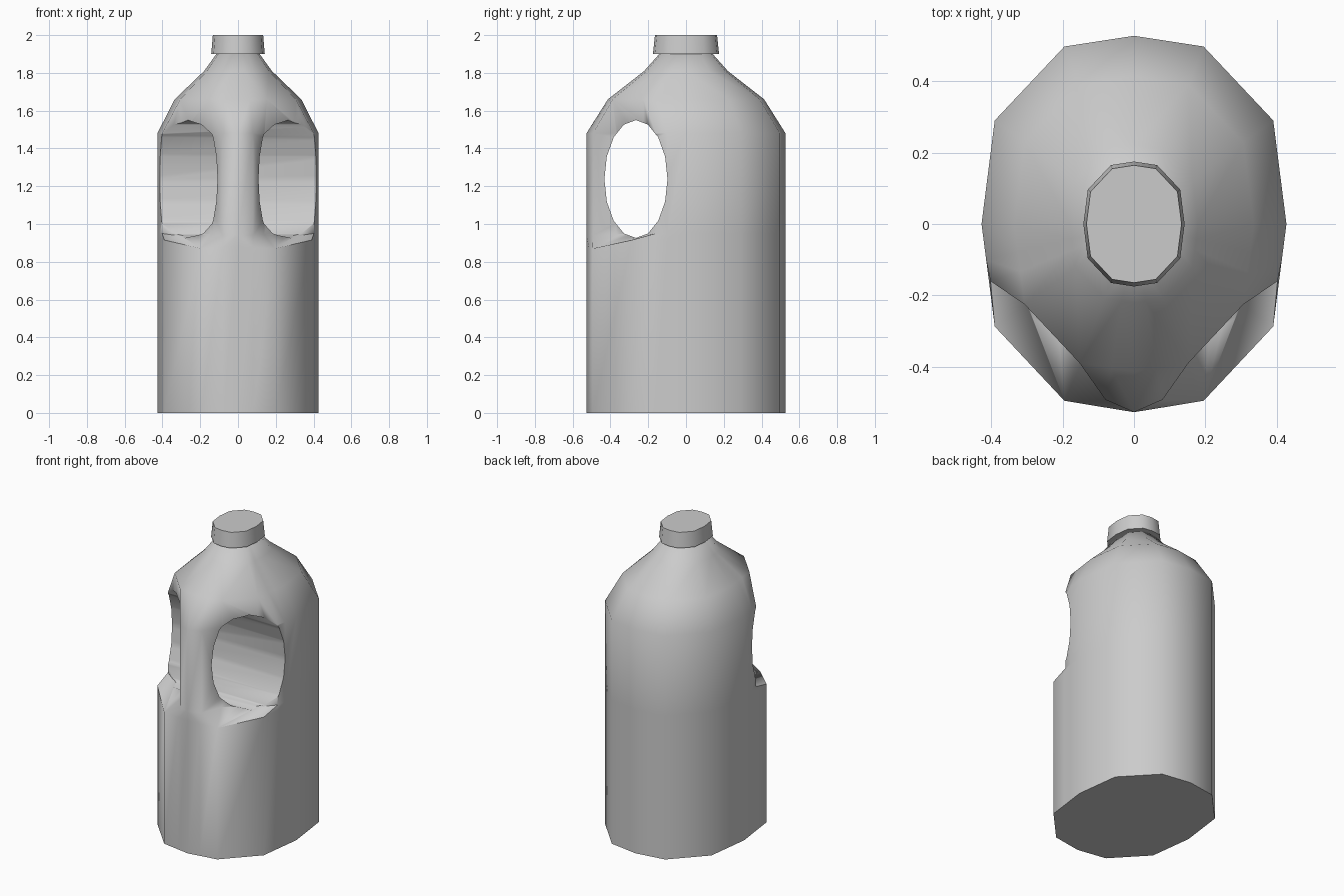
import bpy, bmesh, math

if "Cube" in bpy.data.objects:
    bpy.data.objects.remove(bpy.data.objects["Cube"])

# Half cross-sections from back (+y) to front (-y), x >= 0
BACK = [(0, .527), (.195, .497), (.39, .29), (.427, 0)]
FULL = BACK + [(.414, -.1), (.405, -.17), (.39, -.287), (.195, -.495), (.08, -.514), (0, -.527)]
GRIP = BACK + [(.414, -.1), (.402, -.16), (.3, -.225), (.138, -.37), (.08, -.492), (0, -.527)]
CAP = BACK + [(.39, -.29), (.195, -.497), (0, -.527)]


def ring(half, z, s=1.0):
    """Mirror a half section into a closed loop; z is a number or one height per point."""
    zs = z if isinstance(z, list) else [z] * len(half)
    right = [(x * s, y * s, h) for (x, y), h in zip(half, zs)]
    left = [(-x, y, h) for x, y, h in right[-2:0:-1]]
    return right + left


def reach(p, q):
    """Distance of an edge's midpoint from the vertical axis."""
    return (p.co + q.co).xy.length


def loft(name, rings):
    """Skin a stack of loops (splitting along the outermost diagonal) and close both ends."""
    bm = bmesh.new()
    loops = [[bm.verts.new(p) for p in r] for r in rings]
    n = len(loops[0])
    for a, b in zip(loops, loops[1:]):
        for i in range(n):
            j = (i + 1) % n
            if reach(a[i], b[j]) > reach(a[j], b[i]):
                bm.faces.new((a[i], a[j], b[j]))
                bm.faces.new((a[i], b[j], b[i]))
            else:
                bm.faces.new((a[i], a[j], b[i]))
                bm.faces.new((a[j], b[j], b[i]))
    bm.faces.new(loops[0][::-1])
    bm.faces.new(loops[-1])
    bmesh.ops.recalc_face_normals(bm, faces=bm.faces)
    mesh = bpy.data.meshes.new(name)
    bm.to_mesh(mesh)
    bm.free()
    ob = bpy.data.objects.new(name, mesh)
    bpy.context.collection.objects.link(ob)
    return ob


def activate(ob):
    bpy.ops.object.select_all(action='DESELECT')
    ob.select_set(True)
    bpy.context.view_layer.objects.active = ob


# Body: base, straight wall, ledge, pinched grip, shoulder, neck
ledge_low = [.92] * 6 + [.915, .87, .875, .88]
ledge_top = [.95] * 6 + [.935, .945, .94, .94]
body = loft("jug_body", [
    ring(FULL, 0),
    ring(FULL, ledge_low),
    ring(GRIP, ledge_top),
    ring(GRIP, 1.48),
    ring(FULL, 1.66, .785),
    ring(FULL, 1.81, .42),
    ring(FULL, 1.905, .26),
])

# Oval hand opening through the body behind the handle
N = 16
oval = [(-.265 + .167 * math.sin(2 * math.pi * i / N),
         1.238 + .312 * math.cos(2 * math.pi * i / N)) for i in range(N)]
cutter = loft("hand_opening_cutter", [[(x, y, z) for y, z in oval] for x in (-.6, .6)])
cutter.hide_render = True

activate(body)
cut = body.modifiers.new("hand_opening", 'BOOLEAN')
cut.operation = 'DIFFERENCE'
cut.solver = 'EXACT'
cut.object = cutter
bpy.ops.object.modifier_apply(modifier=cut.name)
bpy.data.objects.remove(cutter)
activate(body)
bpy.ops.object.shade_smooth_by_angle(angle=math.radians(65))

# Cap: slightly tapered, wider than the neck
cap = loft("cap", [ring(CAP, 1.9, .332), ring(CAP, 2.0, .312)])
activate(cap)
bpy.ops.object.shade_smooth_by_angle(angle=math.radians(50))
